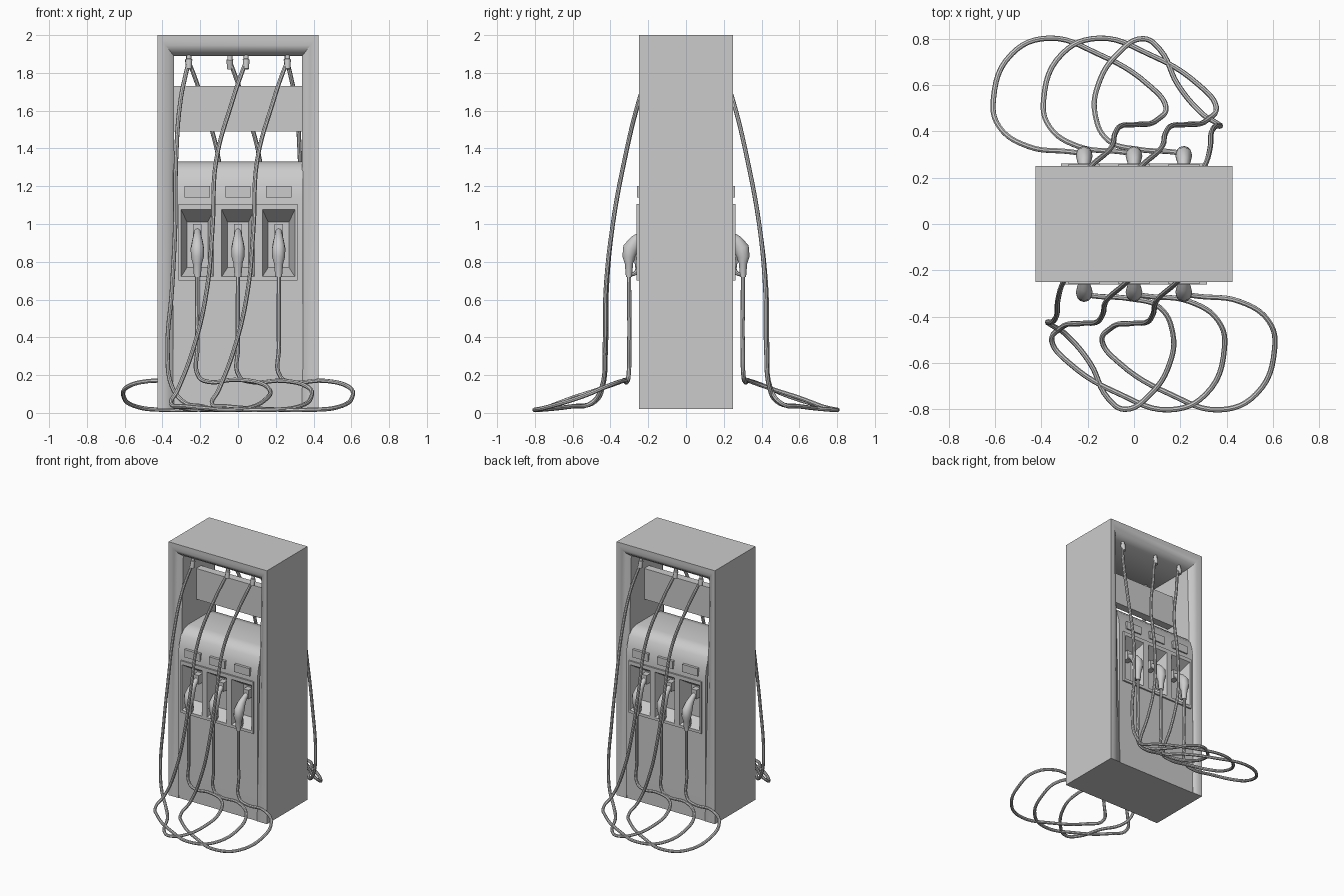
import bpy, bmesh, math
from mathutils import Vector

if "Cube" in bpy.data.objects:
    bpy.data.objects.remove(bpy.data.objects["Cube"])


def make(name, verts, faces, smooth=True):
    me = bpy.data.meshes.new(name)
    me.from_pydata(verts, [], faces)
    bm = bmesh.new()
    bm.from_mesh(me)
    bmesh.ops.recalc_face_normals(bm, faces=bm.faces)
    bm.to_mesh(me)
    bm.free()
    ob = bpy.data.objects.new(name, me)
    bpy.context.collection.objects.link(ob)
    if smooth:
        shade(ob)
    return ob


def shade(ob):
    bpy.ops.object.select_all(action='DESELECT')
    ob.select_set(True)
    bpy.context.view_layer.objects.active = ob
    bpy.ops.object.shade_smooth_by_angle(angle=math.radians(40))


def loft(rings):
    """Closed rings joined in order, with both ends capped."""
    n = len(rings[0])
    verts = [v for r in rings for v in r]
    faces = [(i * n + j, i * n + (j + 1) % n, (i + 1) * n + (j + 1) % n, (i + 1) * n + j)
             for i in range(len(rings) - 1) for j in range(n)]
    faces += [tuple(range(n)), tuple(range(len(verts) - n, len(verts)))]
    return verts, faces


def rect(x, w, y, z0, z1):
    return [(x - w, y, z0), (x + w, y, z0), (x + w, y, z1), (x - w, y, z1)]


def box(name, x, w, y0, y1, z0, z1):
    return make(name, *loft([rect(x, w, y0, z0, z1), rect(x, w, y1, z0, z1)]), smooth=False)


def tube(name, x, path, sides=12):
    """Loft of ellipses along a (y, z, x radius, depth radius) path."""
    rings = []
    for i, (y, z, rx, rd) in enumerate(path):
        a, b = path[max(i - 1, 0)], path[min(i + 1, len(path) - 1)]
        t = Vector((b[0] - a[0], b[1] - a[1])).normalized()
        rings.append([(x + rx * math.cos(k * math.tau / sides),
                       y - t.y * rd * math.sin(k * math.tau / sides),
                       z + t.x * rd * math.sin(k * math.tau / sides)) for k in range(sides)])
    return make(name, *loft(rings))


def pipe(name, pts, radius):
    cu = bpy.data.curves.new(name, 'CURVE')
    cu.dimensions = '3D'
    cu.bevel_depth, cu.bevel_resolution, cu.resolution_u = radius, 2, 6
    cu.use_fill_caps = True
    sp = cu.splines.new('BEZIER')
    sp.bezier_points.add(len(pts) - 1)
    for bp, p in zip(sp.bezier_points, pts):
        bp.co = p
        bp.handle_left_type = bp.handle_right_type = 'AUTO'
    tmp = bpy.data.objects.new(name + "_path", cu)
    bpy.context.collection.objects.link(tmp)
    dg = bpy.context.evaluated_depsgraph_get()
    me = bpy.data.meshes.new_from_object(tmp.evaluated_get(dg))
    bpy.data.objects.remove(tmp)
    ob = bpy.data.objects.new(name, me)
    bpy.context.collection.objects.link(ob)
    shade(ob)
    return ob


def cut(ob, cutter):
    m = ob.modifiers.new("bays", 'BOOLEAN')
    m.operation, m.solver, m.object = 'DIFFERENCE', 'EXACT', cutter
    bpy.context.view_layer.objects.active = ob
    bpy.ops.object.modifier_apply(modifier=m.name)
    shade(ob)


BAYS = (-0.215, 0.0, 0.215)

# outer frame: arch with a rounded inner lip that fades out towards the floor
half = [(0, .25), (.25, .25), (.5, .243), (.75, .225), (1, .19)]
section = [(f, -y) for f, y in half] + [(f, y) for f, y in reversed(half)]
rings = []
for sx, z in ((-1, .02), (-1, 2), (1, 2), (1, .02)):
    ring = []
    for f, y in section:
        low = z < 1
        ring.append((sx * (.425 - .085 * f), math.copysign(.25, y) if low else y,
                     z if low else 2 - .11 * f))
    rings.append(ring)
make("outer_frame", *loft(rings))

# lower cabinet with rounded shoulders
prof = [(-.246, .02), (-.25, .7), (-.25, 1.14), (-.238, 1.21), (-.215, 1.28), (-.18, 1.318), (-.12, 1.33)]
prof += [(-y, z) for y, z in reversed(prof)]
cabinet = make("cabinet", *loft([[(x, y, z) for y, z in prof] for x in (-.343, .343)]), smooth=False)

# centre panel across the opening
box("centre_panel", 0, .343, -.03, .03, 1.49, 1.73)

# tapered cutters for the nozzle bays on both faces
cv, cf = [], []
for s in (-1, 1):
    for x in BAYS:
        v, f = loft([rect(x, .09, s * .275, .715, 1.085), rect(x, .055, s * .16, .77, 1.01)])
        cf += [tuple(i + len(cv) for i in q) for q in f]
        cv += v
cutter = make("bay_cutter", cv, cf, smooth=False)
cutter.hide_render = True

side = []  # everything on the front face, repeated on the back
plate = box("nozzle_surround", 0, .315, -.262, -.24, .70, 1.105)
cut(cabinet, cutter)
cut(plate, cutter)
bpy.data.objects.remove(cutter)
side.append(plate)

# displays and nozzles
for i, x in enumerate(BAYS, 1):
    side.append(box(f"display_{i}", x, .067, -.26, -.22, 1.14, 1.2))
    side.append(box(f"spout_holder_{i}", x, .022, -.21, -.15, .93, 1.0))
    side.append(tube(f"nozzle_{i}", x, [
        (-.195, .965, .016, .016), (-.235, .94, .021, .022), (-.265, .912, .028, .032),
        (-.293, .87, .036, .042), (-.303, .825, .034, .034), (-.302, .79, .024, .022),
        (-.302, .72, .018, .016)]))
    side.append(pipe(f"lever_guard_{i}", [(x, -.275, .86), (x, -.262, .80), (x, -.264, .745),
                                          (x, -.302, .73)], .011))

# hoses: outer pair share one path, the left one has its own
wide = [(.02, -.20, 1.80), (-.03, -.25, 1.65), (-.115, -.325, 1.34), (-.135, -.39, .98),
        (-.165, -.425, .65), (-.23, -.43, .36), (-.32, -.452, .12), (-.355, -.505, .05),
        (-.28, -.60, .035), (-.06, -.735, .02), (.155, -.802, .016), (.31, -.735, .03),
        (.39, -.54, .09), (.365, -.42, .14), (.24, -.335, .17), (.06, -.312, .165),
        (.008, -.305, .19), (0, -.30, .35), (0, -.302, .73)]
left = [(-.275, -.20, 1.80), (-.305, -.25, 1.65), (-.328, -.325, 1.34), (-.333, -.39, .98),
        (-.35, -.42, .65), (-.373, -.425, .33), (-.35, -.44, .14), (-.29, -.48, .06),
        (-.19, -.60, .035), (-.11, -.755, .018), (-.04, -.80, .016), (.07, -.735, .03),
        (.155, -.60, .08), (.168, -.475, .12), (.11, -.36, .16), (-.02, -.322, .175),
        (-.16, -.312, .165), (-.207, -.305, .19), (-.215, -.30, .35), (-.215, -.302, .73)]
paths = ((-.26, left), (.043, wide), (.262, [(x + .217, y, z) for x, y, z in wide]))
for i, (x, pts) in enumerate(paths, 1):
    side.append(pipe(f"hose_{i}", [(x, -.185, 1.86)] + pts, .0115))
    side.append(tube(f"hose_coupling_{i}", x, [(-.183, 1.90, .013, .013), (-.185, 1.875, .013, .013),
                                               (-.186, 1.87, .018, .018), (-.195, 1.82, .015, .015)]))

# back face is the front turned half way round
for ob in side:
    back = ob.copy()
    back.name = ob.name + "_back"
    back.rotation_euler.z = math.pi
    bpy.context.collection.objects.link(back)
